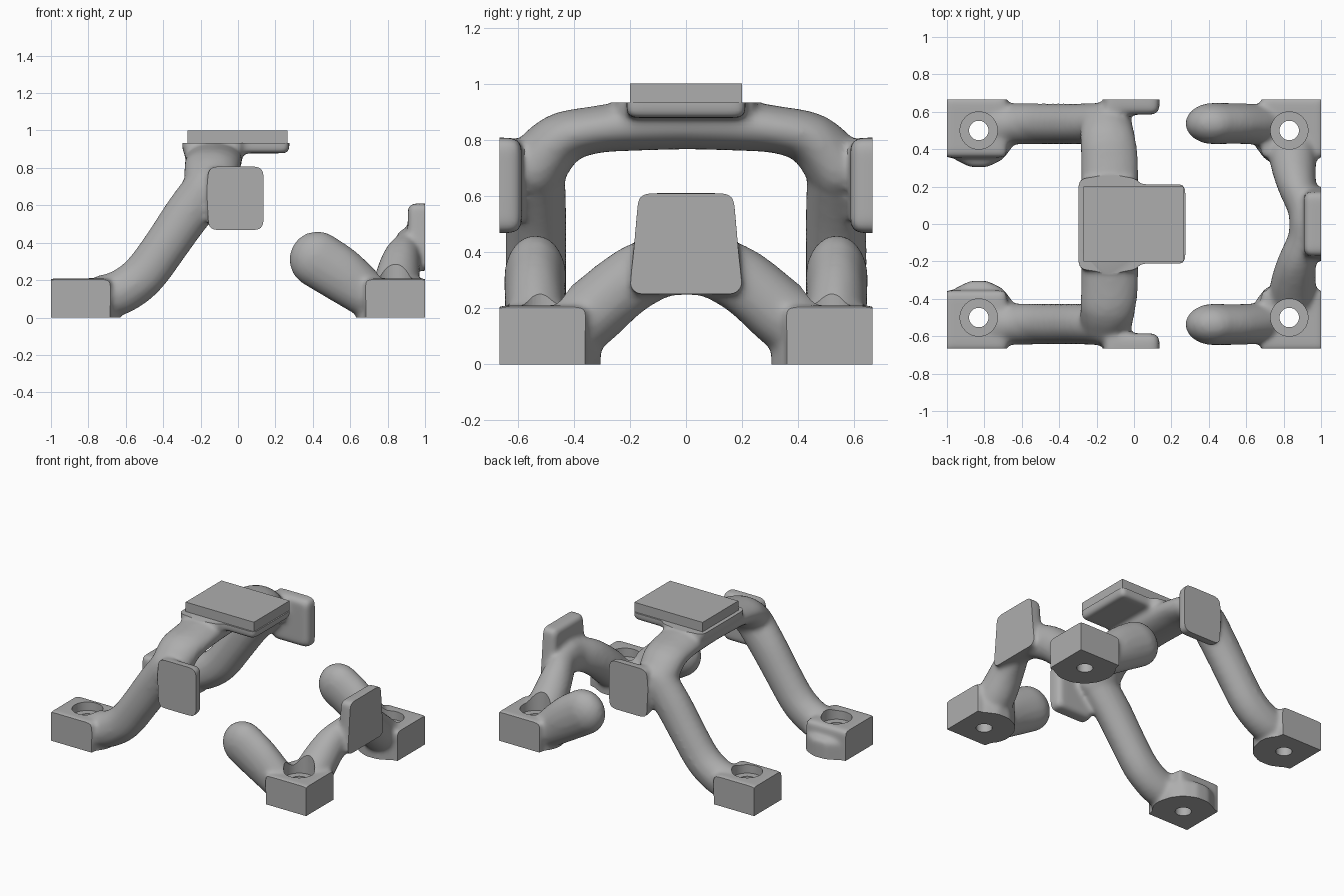
import bpy, bmesh, math
from mathutils import Matrix, Vector

if "Cube" in bpy.data.objects:
    bpy.data.objects.remove(bpy.data.objects["Cube"])

grey = bpy.data.materials.new("plain_grey")
grey.use_nodes = True
grey.diffuse_color = (0.42, 0.42, 0.42, 1)
grey.node_tree.nodes["Principled BSDF"].inputs["Base Color"].default_value = grey.diffuse_color

# Evenly spread directions on a unit sphere
GOLDEN = math.pi * (3 - math.sqrt(5))
DIRS = []
for i in range(120):
    h = 1 - (2 * i + 1) / 120
    r = math.sqrt(1 - h * h)
    DIRS.append(Vector((r * math.cos(GOLDEN * i), r * math.sin(GOLDEN * i), h)))


def hull(bm, balls):
    """Convex skin around ellipsoids (x, y, z, rx, ry, rz)."""
    part = bmesh.new()
    for x, y, z, rx, ry, rz in balls:
        for d in DIRS:
            part.verts.new((x + d.x * rx, y + d.y * ry, z + d.z * rz))
    bmesh.ops.convex_hull(part, input=part.verts[:])
    loose = [v for v in part.verts if not v.link_faces]
    bmesh.ops.delete(part, geom=loose, context="VERTS")
    bmesh.ops.recalc_face_normals(part, faces=part.faces[:])
    mesh = bpy.data.meshes.new("temp")
    part.to_mesh(mesh)
    part.free()
    bm.from_mesh(mesh)
    bpy.data.meshes.remove(mesh)


def limb(bm, stations, side, steps=3):
    """Smooth organic limb through ellipsoid stations."""
    p = [Vector(s) for s in stations]
    p = [2 * p[0] - p[1]] + p + [2 * p[-1] - p[-2]]
    path = []
    for a, b, c, d in zip(p, p[1:], p[2:], p[3:]):
        for k in range(steps):
            t = k / steps
            path.append(0.5 * (2 * b + (c - a) * t + (2 * a - 5 * b + 4 * c - d) * t * t
                               + (3 * b - a - 3 * c + d) * t ** 3))
    path.append(p[-2])
    path = [(x, y * side, z, rx, ry, rz) for x, y, z, rx, ry, rz in path]
    for a, b in zip(path, path[1:]):
        hull(bm, [a, b])


def pad(bm, xs, ys, zs, r=0.03, taper=0.0):
    """Rounded block; taper widens the bottom in y."""
    balls = []
    for x in (xs[0] + r, xs[1] - r):
        for z, grow in ((zs[0] + r, taper), (zs[1] - r, 0)):
            for y in (ys[0] + r - grow, ys[1] - r + grow):
                balls.append((x, y, z, r, r, r))
    hull(bm, balls)


def foot(bm, end, side):
    """Corner block with a round base around the bolt hole."""
    xs = sorted((end * 0.68, end * 1.02))
    ys = sorted((side * 0.355, side * 0.685))
    pad(bm, xs, ys, (-0.08, 0.21), 0.025)
    ring = []
    for k in range(14):
        a = math.tau * k / 14
        for z in (-0.08, 0.1):
            ring.append((end * 0.83 + 0.17 * math.cos(a), side * (0.5 + 0.17 * math.sin(a)), z,
                         0.03, 0.03, 0.03))
    hull(bm, ring)


def mesh_object(name, bm):
    mesh = bpy.data.meshes.new(name)
    bm.to_mesh(mesh)
    bm.free()
    mesh.materials.append(grey)
    obj = bpy.data.objects.new(name, mesh)
    bpy.context.collection.objects.link(obj)
    return obj


def box(name, xs, ys, zs):
    bm = bmesh.new()
    size = [b - a for a, b in (xs, ys, zs)]
    mid = [(a + b) / 2 for a, b in (xs, ys, zs)]
    bmesh.ops.create_cube(bm, size=1, matrix=Matrix.Translation(mid) @ Matrix.Diagonal((*size, 1)))
    return mesh_object(name, bm)


def drill(name, end, side, radius, bottom, top):
    bm = bmesh.new()
    spot = Matrix.Translation((end * 0.83, side * 0.5, (bottom + top) / 2))
    bmesh.ops.create_cone(bm, cap_ends=True, segments=40, radius1=radius, radius2=radius,
                          depth=top - bottom, matrix=spot)
    return mesh_object(name, bm)


def finish(name, bm, end, top):
    """Fuse the parts, soften the joints, trim the flat faces, drill the holes."""
    obj = mesh_object(name, bm)
    fuse = obj.modifiers.new("fuse", "REMESH")
    fuse.mode = "VOXEL"
    fuse.voxel_size = 0.014
    soften = obj.modifiers.new("soften", "SMOOTH")
    soften.factor = 0.5
    soften.iterations = 12
    cutters = [(box("trim_cutter", (-1, 1), (-0.665, 0.665), (0, top)), "INTERSECT")]
    for side in (-1, 1):
        cutters.append((drill("hole_cutter", end, side, 0.052, -0.1, 0.3), "DIFFERENCE"))
        cutters.append((drill("recess_cutter", end, side, 0.1, 0.15, 0.36), "DIFFERENCE"))
    for cutter, operation in cutters:
        cutter.hide_render = True
        cut = obj.modifiers.new("cut", "BOOLEAN")
        cut.operation = operation
        cut.solver = "EXACT"
        cut.object = cutter
    bpy.context.view_layer.update()
    baked = bpy.data.meshes.new_from_object(obj.evaluated_get(bpy.context.evaluated_depsgraph_get()))
    obj.modifiers.clear()
    obj.data = baked
    baked.materials.clear()
    baked.materials.append(grey)
    for cutter, _ in cutters:
        bpy.data.objects.remove(cutter)
    bpy.ops.object.select_all(action="DESELECT")
    obj.select_set(True)
    bpy.context.view_layer.objects.active = obj
    bpy.ops.object.shade_smooth_by_angle(angle=math.radians(35))


# Tall frame: feet, sloping legs, side pads, cross beam and top flange
bm = bmesh.new()
for side in (-1, 1):
    foot(bm, -1, side)
    limb(bm, [(-0.78, 0.53, 0.1, 0.12, 0.12, 0.12), (-0.64, 0.535, 0.13, 0.12, 0.112, 0.12),
              (-0.51, 0.535, 0.22, 0.12, 0.11, 0.12), (-0.39, 0.535, 0.38, 0.12, 0.11, 0.12),
              (-0.28, 0.535, 0.54, 0.125, 0.11, 0.125), (-0.17, 0.54, 0.68, 0.13, 0.11, 0.13)], side)
    limb(bm, [(-0.15, 0.54, 0.70, 0.14, 0.11, 0.12), (-0.14, 0.45, 0.80, 0.15, 0.10, 0.095),
              (-0.13, 0.33, 0.835, 0.155, 0.10, 0.085), (-0.13, 0.18, 0.85, 0.155, 0.10, 0.09),
              (-0.13, 0, 0.855, 0.155, 0.10, 0.09)], side)
    pad(bm, (-0.16, 0.137), sorted((side * 0.585, side * 0.73)), (0.467, 0.808), 0.04)
pad(bm, (-0.298, 0.275), (-0.212, 0.212), (0.878, 0.98), 0.025)
pad(bm, (-0.298, 0.03), (-0.247, 0.247), (0.865, 0.98), 0.04)
finish("tall_frame", bm, -1, 0.933)

# Mounting plate on the flange
box("top_plate", (-0.27, 0.265), (-0.2, 0.2), (0.93, 1.0))

# Low bracket: feet, rounded lobes, arch and end pad
bm = bmesh.new()
for side in (-1, 1):
    foot(bm, 1, side)
    limb(bm, [(0.425, 0.537, 0.31, 0.152, 0.112, 0.153), (0.55, 0.537, 0.23, 0.145, 0.11, 0.148),
              (0.69, 0.53, 0.12, 0.13, 0.11, 0.12)], side)
    limb(bm, [(0.85, 0.46, 0.09, 0.13, 0.13, 0.11), (0.85, 0.34, 0.18, 0.125, 0.11, 0.13),
              (0.87, 0.21, 0.29, 0.105, 0.10, 0.125), (0.905, 0.09, 0.35, 0.085, 0.10, 0.115),
              (0.915, 0, 0.365, 0.085, 0.10, 0.12)], side)
pad(bm, (0.908, 1.06), (-0.172, 0.172), (0.25, 0.61), 0.035, taper=0.025)
finish("low_bracket", bm, 1, 0.9)
